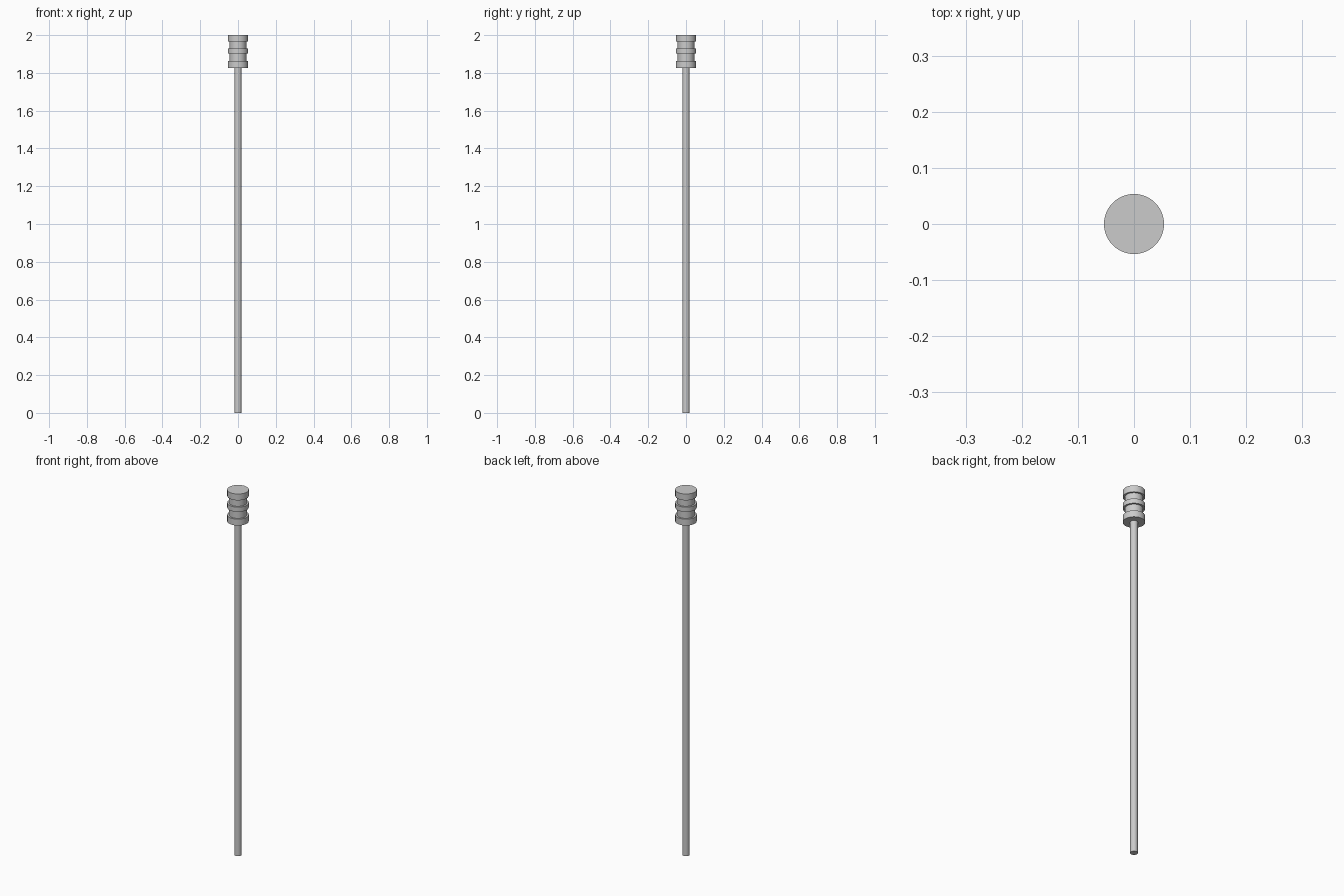
import bpy, bmesh, math

if "Cube" in bpy.data.objects:
    bpy.data.objects.remove(bpy.data.objects["Cube"])


def lathe(name, profile, sides=48):
    """Spin an (r, z) profile that starts and ends on the z axis."""
    bm = bmesh.new()
    verts = [bm.verts.new((r, 0, z)) for r, z in profile]
    edges = [bm.edges.new(pair) for pair in zip(verts, verts[1:])]
    bmesh.ops.spin(bm, geom=verts + edges, cent=(0, 0, 0), axis=(0, 0, 1),
                   angle=math.tau, steps=sides, use_duplicate=False)
    bmesh.ops.remove_doubles(bm, verts=bm.verts, dist=1e-5)
    bmesh.ops.recalc_face_normals(bm, faces=bm.faces)
    mesh = bpy.data.meshes.new(name)
    bm.to_mesh(mesh)
    bm.free()
    obj = bpy.data.objects.new(name, mesh)
    bpy.context.collection.objects.link(obj)
    bpy.ops.object.select_all(action='DESELECT')
    obj.select_set(True)
    bpy.context.view_layer.objects.active = obj
    bpy.ops.object.shade_smooth_by_angle(angle=math.radians(30))
    return obj


# Long thin shaft
HEAD_BOTTOM = 1.827
SHAFT_R = 0.0185
lathe("shaft", [(0, 0), (SHAFT_R, 0), (SHAFT_R, HEAD_BOTTOM), (0, HEAD_BOTTOM)])

# Grooved head: three wide rings separated by two narrower necks
RING_R, NECK_R = 0.0535, 0.044
rings = [(HEAD_BOTTOM, 1.862), (1.902, 1.928), (1.965, 2.0)]
profile = [(0, HEAD_BOTTOM)]
for i, (low, high) in enumerate(rings):
    if i:
        profile.append((NECK_R, low))
    profile += [(RING_R, low), (RING_R, high)]
    if i < len(rings) - 1:
        profile.append((NECK_R, high))
profile.append((0, 2.0))
lathe("grooved_head", profile)
